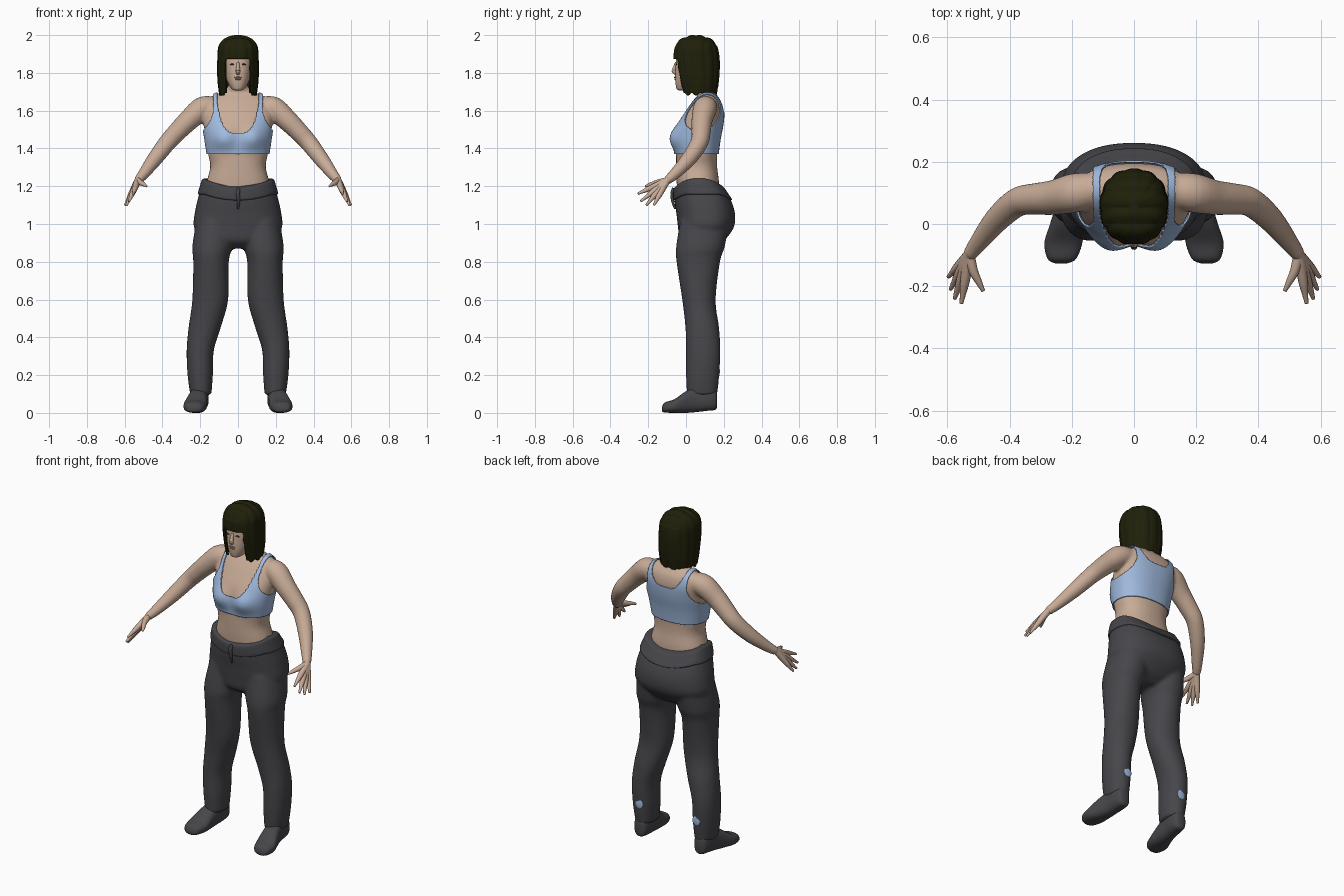
import bpy, bmesh
from math import sin, cos, pi, exp, copysign
from mathutils import Vector

cube = bpy.data.objects.get("Cube")
if cube:
    bpy.data.objects.remove(cube)


def material(name, rgb):
    m = bpy.data.materials.new(name)
    m.use_nodes = True
    m.diffuse_color = (*rgb, 1)
    node = next(n for n in m.node_tree.nodes if n.type == 'BSDF_PRINCIPLED')
    node.inputs["Base Color"].default_value = (*rgb, 1)
    return m


SKIN = material("skin", (.58, .41, .31))
BLUE = material("light blue cloth", (.35, .49, .73))
GREY = material("charcoal cloth", (.062, .06, .068))
HAIR = material("dark hair", (.014, .014, .003))
LIPS = material("lips", (.42, .25, .2))
DARK = material("dark eyes", (.06, .045, .035))


def smooth_keys(keys, sub):
    """Catmull-Rom interpolation through key tuples."""
    out = []
    for i in range(len(keys) - 1):
        a, b, c, d = (keys[max(0, min(len(keys) - 1, i + k))] for k in (-1, 0, 1, 2))
        for j in range(sub):
            t = j / sub
            out.append([.5 * (2 * q + (r - p) * t + (2 * p - 5 * q + 4 * r - s) * t * t
                              + (3 * q - p - 3 * r + s) * t ** 3)
                        for p, q, r, s in zip(a, b, c, d)])
    return out + [list(keys[-1])]


def add_rings(bm, rings):
    """Bridge rings of points and cap both ends."""
    loops = [[bm.verts.new(p) for p in ring] for ring in rings]
    n = len(loops[0])
    for a, b in zip(loops, loops[1:]):
        for i in range(n):
            bm.faces.new((a[i], a[(i + 1) % n], b[(i + 1) % n], b[i]))
    bm.faces.new(loops[0])
    bm.faces.new(loops[-1])


def loft(bm, keys, axis='z', n=40, sub=6, power=2.3, warp=None, side=1):
    """Keys: position on axis, centre x, half width, low and high limits."""
    rings = []
    for t, c, r, lo, hi in smooth_keys(keys, sub):
        ring = []
        for i in range(n):
            a = 2 * pi * i / n
            u = copysign(abs(cos(a)) ** (2 / power), cos(a))
            v = copysign(abs(sin(a)) ** (2 / power), sin(a))
            x, w = side * (c + r * u), (lo + hi) / 2 + (hi - lo) / 2 * v
            p = Vector((x, w, t)) if axis == 'z' else Vector((x, t, w))
            ring.append(warp(p, a) if warp else p)
        rings.append(ring)
    add_rings(bm, rings)


def tube(bm, keys, n=16, sub=5, side=1):
    """Keys: x, y, z, radius."""
    pts = smooth_keys(keys, sub)
    rings = []
    for i, (x, y, z, r) in enumerate(pts):
        a, b = pts[max(i - 1, 0)], pts[min(i + 1, len(pts) - 1)]
        q = (Vector(b[:3]) - Vector(a[:3])).to_track_quat('Z', 'Y')
        ring = [Vector((x, y, z)) + q @ Vector((r * cos(2 * pi * k / n), r * sin(2 * pi * k / n), 0))
                for k in range(n)]
        rings.append([Vector((side * p.x, p.y, p.z)) for p in ring])
    add_rings(bm, rings)


def finish(name, bm, mat, voxel=0, drop=None):
    bmesh.ops.recalc_face_normals(bm, faces=bm.faces)
    if drop:
        bmesh.ops.delete(bm, geom=[f for f in bm.faces if drop(f)], context='FACES')
        for _ in range(3):
            edge = [v for v in bm.verts if v.is_boundary]
            bmesh.ops.smooth_vert(bm, verts=edge, factor=.4,
                                  use_axis_x=True, use_axis_y=True, use_axis_z=True)
    me = bpy.data.meshes.new(name)
    bm.to_mesh(me)
    bm.free()
    me.materials.append(mat)
    me.shade_smooth()
    ob = bpy.data.objects.new(name, me)
    bpy.context.collection.objects.link(ob)
    if voxel:
        m = ob.modifiers.new("blend", 'REMESH')
        m.mode, m.voxel_size, m.use_smooth_shade = 'VOXEL', voxel, True
        m = ob.modifiers.new("soften", 'SMOOTH')
        m.factor, m.iterations = .5, 5
    return ob


def blob(name, loc, scale, mat):
    bm = bmesh.new()
    bmesh.ops.create_uvsphere(bm, u_segments=16, v_segments=10, radius=1)
    for v in bm.verts:
        v.co = Vector([v.co[i] * scale[i] + loc[i] for i in range(3)])
    return finish(name, bm, mat)


# Torso with neck and arms
TORSO = [(1.08, 0, .15, -.03, .16), (1.2, 0, .168, -.048, .175), (1.3, 0, .147, -.052, .165),
         (1.37, 0, .158, -.052, .165), (1.45, 0, .17, -.055, .175), (1.53, 0, .182, -.04, .19),
         (1.6, 0, .188, 0, .195), (1.65, 0, .17, .035, .185), (1.68, 0, .13, .06, .165),
         (1.7, 0, .085, .07, .15), (1.73, 0, .052, .055, .145), (1.8, 0, .05, .04, .13)]
ARM = [(.13, .11, 1.62, .055), (.19, .1, 1.61, .063), (.26, .085, 1.55, .056), (.32, .08, 1.49, .051),
       (.375, .07, 1.43, .047), (.44, .015, 1.345, .041), (.5, -.06, 1.265, .03), (.53, -.1, 1.23, .023)]


def bust(p, a):
    if p.y < .06:
        p.y -= .032 * exp(-((abs(p.x) - .08) / .06) ** 2 - ((p.z - 1.455) / .055) ** 2)
    return p


bm = bmesh.new()
loft(bm, TORSO, warp=bust, n=64)
for s in (1, -1):
    tube(bm, ARM, side=s, n=24)
body = finish("body", bm, SKIN, voxel=.008)

# Hands: overlapping fingers form the palm
TIPS = [(.555, -.255, 1.16), (.577, -.24, 1.12), (.59, -.21, 1.10), (.597, -.17, 1.10)]
for s, label in ((1, "left"), (-1, "right")):
    bm = bmesh.new()
    wrist = Vector((.53, -.1, 1.23))
    for tip in TIPS:
        k = wrist.lerp(Vector(tip), .55)
        tube(bm, [(.515, -.082, 1.247, .02), (*wrist, .019), (*k, .015), (*wrist.lerp(Vector(tip), .8), .01),
                  (*tip, .006)], side=s, n=12)
    tube(bm, [(*wrist, .018), (.517, -.15, 1.22, .015), (.5, -.185, 1.21, .011), (.485, -.215, 1.2, .006)],
         side=s, n=12)
    finish(label + "_hand", bm, SKIN)


# Cropped top: a shell of the torso trimmed to neckline and armholes
def outside_top(f):
    c = f.calc_center_median()
    x = abs(c.x)
    low, rise = (1.48, .12) if c.y < .08 else (1.59, .07)
    neck = x < .107 and c.z > low + rise * (x / .1) ** 4
    arm = c.z > 1.49 and x > .13 + .055 * max(0, (1.6 - c.z) / .11) ** 2
    return c.z < 1.37 or c.z > 1.71 or neck or arm or len(f.verts) > 4


bm = bmesh.new()
loft(bm, TORSO, warp=bust, n=160, sub=14)
top = finish("cropped_top", bm, BLUE, drop=outside_top)
m = top.modifiers.new("hug", 'SHRINKWRAP')
m.target, m.wrap_mode, m.offset = body, 'ABOVE_SURFACE', .003
m = top.modifiers.new("cloth", 'SOLIDIFY')
m.thickness, m.offset = .006, 1


# Trousers: hips and both legs blended together
def waist_dip(p, a):
    p.z += .048 * min(1, abs(p.x) / .18) ** 2 * max(0, min(1, (p.z - 1) / .19))
    return p


HIPS = [(.87, 0, .09, .02, .14), (.91, 0, .17, -.03, .2), (.98, 0, .232, -.042, .252),
        (1.05, 0, .228, -.05, .26), (1.12, 0, .208, -.06, .24), (1.185, 0, .186, -.06, .2)]
LEG = [(1.02, .12, .1, -.03, .23), (.88, .136, .106, -.052, .205), (.8, .143, .094, -.05, .18),
       (.6, .147, .095, -.02, .157), (.45, .177, .085, -.003, .175), (.33, .2, .072, 0, .182),
       (.2, .2, .067, 0, .176), (.095, .197, .056, .005, .165)]
bm = bmesh.new()
loft(bm, HIPS, warp=waist_dip, n=64)
for s in (1, -1):
    loft(bm, LEG, side=s, power=2.1)
finish("trousers", bm, GREY, voxel=.01)

# Waistband and drawstring
bm = bmesh.new()
loft(bm, [(1.125, 0, .207, -.06, .236), (1.132, 0, .212, -.067, .243), (1.16, 0, .202, -.068, .224),
          (1.185, 0, .192, -.066, .207), (1.192, 0, .183, -.06, .198)], warp=waist_dip, n=64)
finish("waistband", bm, GREY)
bm = bmesh.new()
tube(bm, [(.004, -.066, 1.19, .008), (0, -.072, 1.16, .011), (.003, -.07, 1.12, .008), (0, -.058, 1.08, .005)])
finish("drawstring", bm, GREY)

# Shoes, and round patches on the calves
SHOE = [(-.127, .234, .018, .008, .03), (-.112, .232, .046, .002, .055), (-.06, .227, .061, 0, .073),
        (0, .216, .054, 0, .115), (.06, .206, .047, .005, .14), (.12, .201, .046, .012, .14),
        (.155, .2, .036, .016, .125), (.165, .2, .018, .03, .1)]
for s, label in ((1, "left"), (-1, "right")):
    bm = bmesh.new()
    loft(bm, SHOE, axis='y', side=s, power=2.5)
    finish(label + "_shoe", bm, GREY)
    blob(label + "_calf_patch", (s * .19, .174, .22), (.026, .005, .028), BLUE)

# Head and face
bm = bmesh.new()
loft(bm, [(1.708, 0, .018, -.04, -.01), (1.718, 0, .036, -.05, .05), (1.76, 0, .06, -.057, .12),
          (1.82, 0, .074, -.056, .15), (1.88, 0, .078, -.05, .155), (1.94, 0, .06, -.025, .13),
          (1.97, 0, .02, .03, .08)])
tube(bm, [(0, -.05, 1.855, .007), (0, -.061, 1.825, .01), (0, -.064, 1.81, .012), (0, -.05, 1.797, .01)])
finish("head", bm, SKIN)
blob("upper_lip", (0, -.057, 1.776), (.02, .006, .004), LIPS)
blob("lower_lip", (0, -.056, 1.767), (.017, .006, .005), LIPS)
for s, label in ((1, "left"), (-1, "right")):
    blob(label + "_eye", (s * .031, -.05, 1.845), (.013, .004, .004), DARK)


# Bobbed hair with a fringe, ridged into locks
def locks(p, a):
    ridge = 1 + .035 * (abs(sin(6.5 * a + .8)) - .6)
    p.x, p.y = p.x * ridge, .055 + (p.y - .055) * ridge
    if p.z > 1.94:
        p.z += .007 * (abs(sin(p.y * 60)) - .8)
    if p.z < 1.72:
        p.z += .008 * sin(13 * a)
    return p


def not_hair(f):
    c = f.calc_center_median()
    face_gap = c.z < 1.868 and abs(c.x) < .064 and c.y < .02
    return face_gap or (len(f.verts) > 4 and c.z < 1.8)


bm = bmesh.new()
loft(bm, [(1.685, 0, .1, -.03, .163), (1.75, 0, .107, -.045, .172), (1.82, 0, .11, -.058, .177),
          (1.88, 0, .108, -.066, .176), (1.935, 0, .104, -.06, .166), (1.97, 0, .085, -.04, .145),
          (1.99, 0, .055, -.005, .11), (2.002, 0, .012, .04, .065)],
     n=156, sub=7, power=2.2, warp=locks)
hair = finish("hair", bm, HAIR, drop=not_hair)
m = hair.modifiers.new("thickness", 'SOLIDIFY')
m.thickness, m.offset = .012, -1
